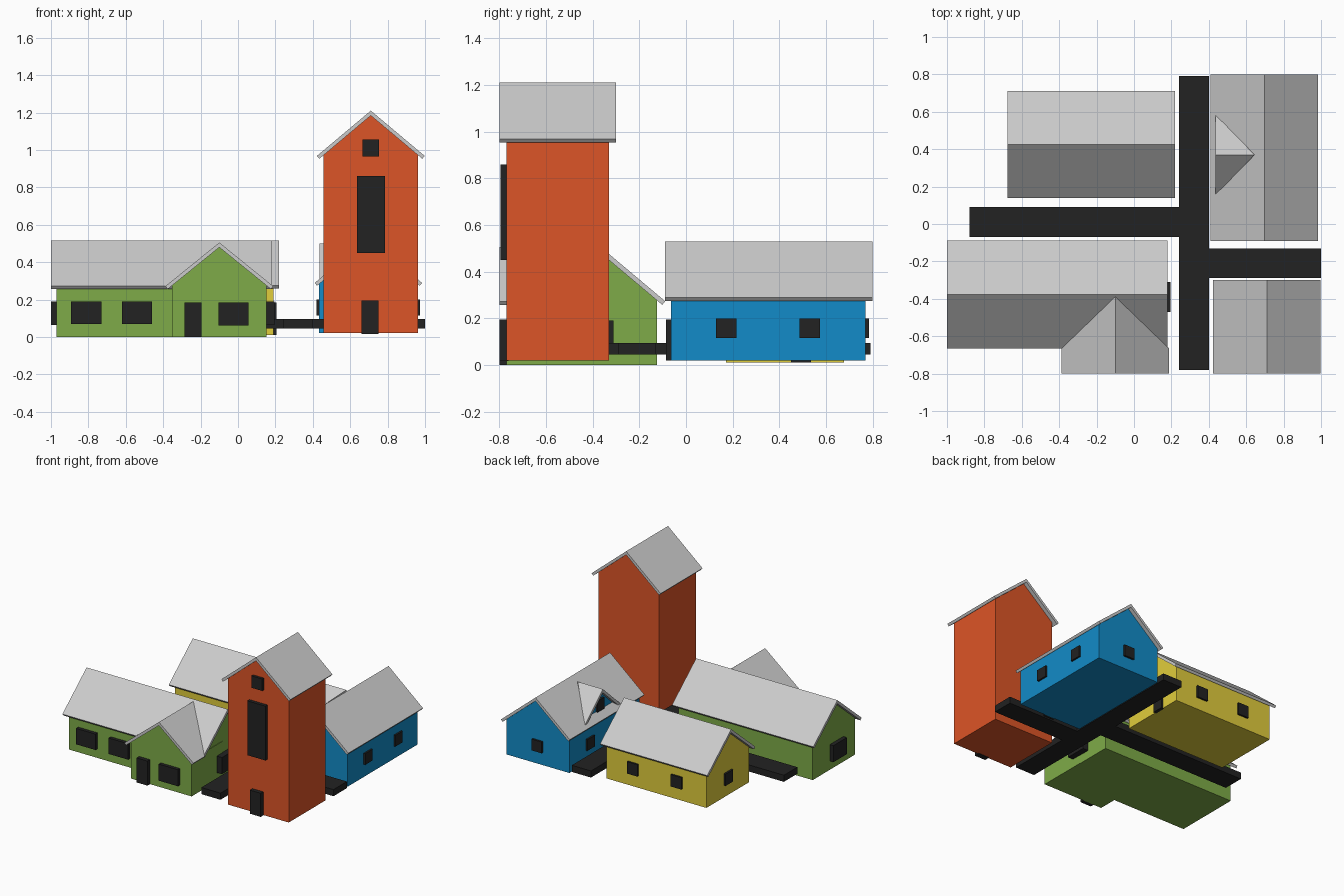
import bpy
import math

if "Cube" in bpy.data.objects:
    bpy.data.objects.remove(bpy.data.objects["Cube"])


def material(name, r, g, b):
    m = bpy.data.materials.new(name)
    m.diffuse_color = (r, g, b, 1)
    m.use_nodes = True
    m.node_tree.nodes["Principled BSDF"].inputs["Base Color"].default_value = m.diffuse_color
    return m


ORANGE = material("orange", 0.72, 0.09, 0.02)
BLUE = material("blue", 0.006, 0.26, 0.58)
GREEN = material("green", 0.21, 0.41, 0.065)
YELLOW = material("yellow", 0.75, 0.61, 0.045)
BLACK = material("black", 0.016, 0.016, 0.016)


def loft(name, front, back, axis, mat=None):
    """Join two (across, along, z) outlines; axis is the ridge direction."""
    n = len(front)
    pts = front + back
    if axis == 'x':
        pts = [(a, u, z) for u, a, z in pts]
    faces = [tuple(range(n)), tuple(range(2 * n - 1, n - 1, -1))]
    faces += [(i, n + i, n + (i + 1) % n, (i + 1) % n) for i in range(n)]
    if axis == 'y':
        faces = [f[::-1] for f in faces]
    me = bpy.data.meshes.new(name)
    me.from_pydata(pts, [], faces)
    ob = bpy.data.objects.new(name, me)
    bpy.context.collection.objects.link(ob)
    if mat:
        me.materials.append(mat)
    return ob


def box(name, x0, x1, y0, y1, z0, z1, mat=BLACK):
    lo = [(x0, y0, z0), (x1, y0, z0), (x1, y0, z1), (x0, y0, z1)]
    return loft(name, lo, [(x, y1, z) for x, y, z in lo], 'y', mat)


T = 0.02  # roof thickness


def house(name, axis, c, wall, w0, w1, z0, mat, half, r0, r1, ridge,
          slope=0.84, valley=None):
    """Gabled walls and roof; valley is where the eaves end on a joined roof."""
    k = math.hypot(1, slope)
    under = ridge - T * k
    eave = under - slope * wall
    prof = [(c - wall, z0), (c + wall, z0), (c + wall, eave), (c, under), (c - wall, eave)]
    loft(name + "_walls", [(u, w0, z) for u, z in prof], [(u, w1, z) for u, z in prof], axis, mat)
    low = ridge - slope * half
    inner = half - T * slope / k
    zin = low - T / k
    prof = [(c - inner, zin), (c, under), (c + inner, zin),
            (c + half, low), (c, ridge), (c - half, low)]
    end = r1 if valley is None else valley
    loft(name + "_roof", [(u, r0, z) for u, z in prof],
         [(u, r1 if u == c else end, z) for u, z in prof], axis)


# Roads
box("main_road", 0.24, 0.40, -0.78, 0.79, 0.045, 0.095)
box("left_road", -0.88, 0.24, -0.07, 0.09, 0.045, 0.095)
box("right_road", 0.40, 1.0, -0.29, -0.13, 0.045, 0.095)

# Orange tower
house("tower", 'y', 0.71, 0.253, -0.77, -0.33, 0.02, ORANGE, 0.288, -0.80, -0.30, 1.21)
box("tower_door", 0.66, 0.75, -0.80, -0.76, 0.017, 0.195)
box("tower_tall_window", 0.635, 0.785, -0.795, -0.76, 0.45, 0.86)
box("tower_top_window", 0.665, 0.755, -0.79, -0.76, 0.965, 1.055)

# Blue house with dormer
house("blue_house", 'y', 0.697, 0.263, -0.065, 0.77, 0.02, BLUE, 0.287, -0.09, 0.80, 0.53)
house("dormer", 'x', 0.37, 0.17, 0.465, 0.60, 0.30, BLUE, 0.21, 0.435, 0.645, 0.50,
      slope=0.9, valley=0.44)
box("dormer_window", 0.45, 0.48, 0.33, 0.41, 0.335, 0.42)
for y in (0.172, 0.53):
    for x in (0.434, 0.96):
        box("blue_side_window", x - 0.013, x + 0.013, y - 0.044, y + 0.044, 0.115, 0.20)
box("blue_back_window", 0.655, 0.74, 0.76, 0.785, 0.115, 0.20)
box("blue_door", 0.655, 0.74, -0.085, -0.055, 0.02, 0.195)

# Yellow house
house("yellow_house", 'x', 0.425, 0.253, -0.645, 0.19, 0.01, YELLOW, 0.286, -0.675, 0.22, 0.515)
for x in (-0.40, -0.035):
    for y in (0.172, 0.678):
        box("yellow_side_window", x - 0.045, x + 0.045, y - 0.014, y + 0.014, 0.10, 0.19)
box("yellow_end_window", -0.66, -0.635, 0.38, 0.47, 0.10, 0.19)
box("yellow_door", 0.18, 0.205, 0.45, 0.535, 0.01, 0.185)

# Green house with front wing
house("green_house", 'x', -0.377, 0.252, -0.97, 0.15, 0.0, GREEN, 0.288, -1.0, 0.18, 0.515)
house("green_wing", 'y', -0.10, 0.252, -0.77, -0.40, 0.0, GREEN, 0.288, -0.80, -0.37, 0.505,
      slope=0.81, valley=-0.665)
for x in (-0.812, -0.54):
    box("green_front_window", x - 0.081, x + 0.081, -0.655, -0.62, 0.07, 0.19)
box("green_end_window", -1.0, -0.96, -0.49, -0.33, 0.065, 0.19)
box("green_right_window", 0.14, 0.195, -0.47, -0.31, 0.065, 0.19)
box("wing_window", -0.105, 0.055, -0.795, -0.76, 0.06, 0.185)
box("wing_door", -0.285, -0.195, -0.80, -0.76, 0.0, 0.185)
